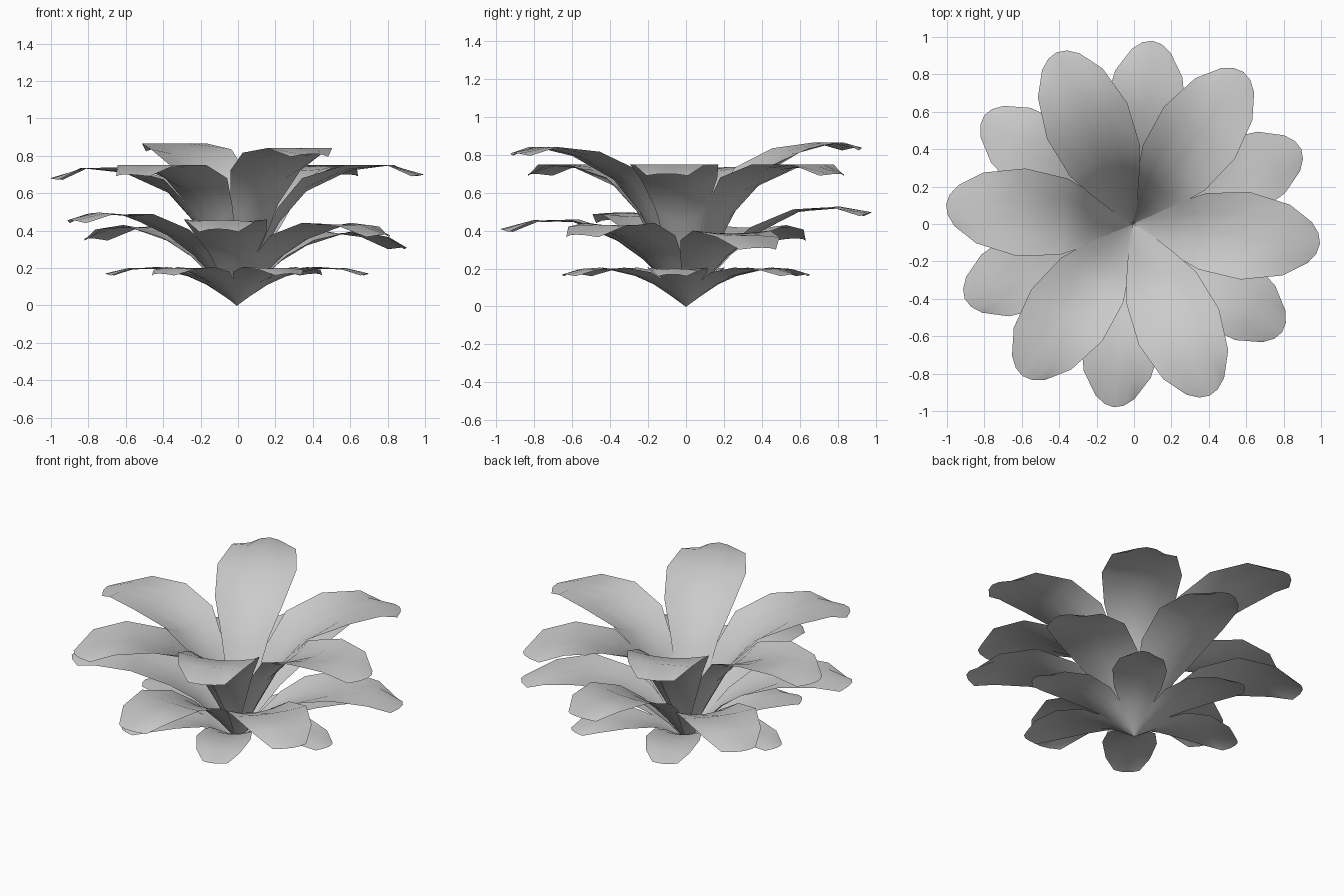
import bpy
import bmesh
import math

cube = bpy.data.objects.get("Cube")
if cube:
    bpy.data.objects.remove(cube, do_unlink=True)

# Single plain leaf material
leaf_mat = bpy.data.materials.new("pale_grey_leaf")
leaf_mat.use_nodes = True
colour = (0.6, 0.6, 0.6, 1.0)
leaf_mat.diffuse_color = colour
leaf_mat.node_tree.nodes["Principled BSDF"].inputs["Base Color"].default_value = colour

# Shared leaf outline: distance along the leaf and half width
ALONG = [0.0, 0.1, 0.23, 0.37, 0.6, 0.82, 1.0]
WIDTH = [0.006, 0.07, 0.14, 0.205, 0.235, 0.19, 0.11]
COLUMNS = [-1, -0.5, 0, 0.5, 1]


def make_leaf(name, azimuth, length, broad, rib, cup, tilt):
    """Arched leaf: rib gives midrib heights, cup raises or lowers the edges."""
    bm = bmesh.new()
    ca, sa = math.cos(math.radians(azimuth)), math.sin(math.radians(azimuth))
    rows = []
    for i, (a, w) in enumerate(zip(ALONG, WIDTH)):
        row = []
        for u in COLUMNS:
            rounding = 0.055 * u * u if i == len(ALONG) - 1 else 0
            r = (a - rounding) * length
            s = u * w * broad
            z = rib[i] + cup[i] * u * u + tilt * r
            row.append(bm.verts.new((r * ca - s * sa, r * sa + s * ca, z)))
        rows.append(row)
    for low, high in zip(rows, rows[1:]):
        for j in range(len(COLUMNS) - 1):
            bm.faces.new((low[j], high[j], high[j + 1], low[j + 1])).normal_flip()
    bm.normal_update()
    mesh = bpy.data.meshes.new(name)
    bm.to_mesh(mesh)
    bm.free()
    mesh.materials.append(leaf_mat)
    for poly in mesh.polygons:
        poly.use_smooth = True
    leaf = bpy.data.objects.new(name, mesh)
    leaf.location.x = -0.005
    bpy.context.collection.objects.link(leaf)


# Tiers: name, first azimuth, length, width factor, midrib, edge cup, tilt of each leaf
TIERS = [
    ("upper_leaf", -6, 1.005, 1.0,
     [0, 0.21, 0.45, 0.61, 0.72, 0.75, 0.70],
     [0, 0.03, 0.07, 0.07, 0.03, 0, -0.01],
     [0, 0, 0.14, -0.02, 0, 0.11]),
    ("middle_leaf", 24, 0.985, 0.95,
     [0, 0.11, 0.225, 0.31, 0.385, 0.375, 0.31],
     [0, 0.02, 0.04, 0.04, 0.015, -0.01, -0.01],
     [0, 0.19, 0.05, 0.15, 0.1, 0.07]),
    ("lower_leaf", -6, 0.71, 0.68,
     [0, 0.05, 0.11, 0.155, 0.195, 0.2, 0.17],
     [0, 0.01, 0.025, 0.025, 0.01, -0.01, -0.01],
     [0, 0, 0, 0, 0, 0]),
]

for name, start, length, broad, rib, cup, tilts in TIERS:
    for k, tilt in enumerate(tilts):
        make_leaf(f"{name}_{k + 1}", start + k * 60, length, broad, rib, cup, tilt)
